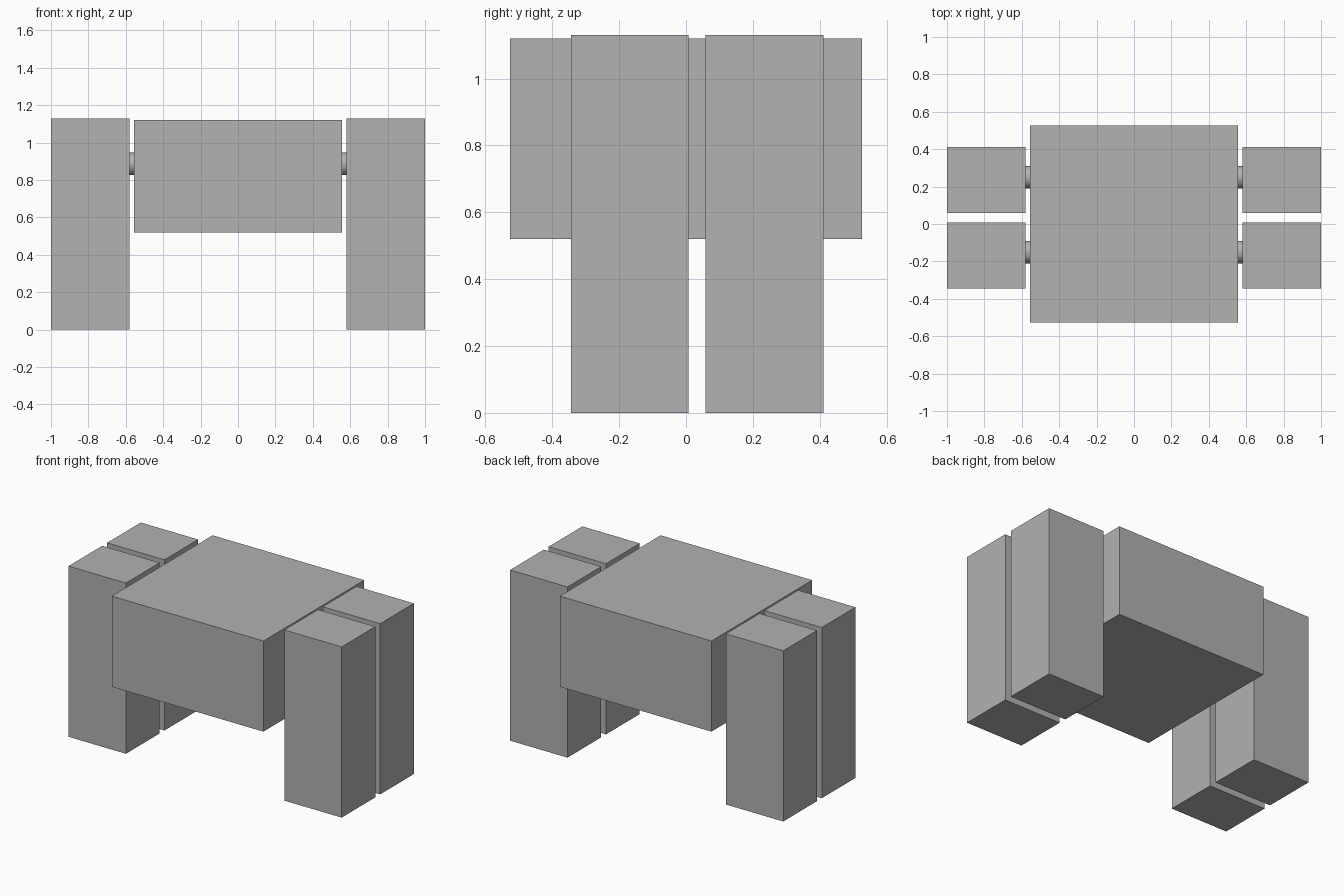
import bpy
import math

default_cube = bpy.data.objects.get("Cube")
if default_cube:
    bpy.data.objects.remove(default_cube, do_unlink=True)

# Single flat grey
grey = bpy.data.materials.new("plain grey")
grey.use_nodes = True
grey.diffuse_color = (0.445, 0.445, 0.445, 1)
grey.node_tree.nodes["Principled BSDF"].inputs["Base Color"].default_value = grey.diffuse_color


def box(name, low, high):
    """Box spanning two opposite corners."""
    bpy.ops.mesh.primitive_cube_add(size=1)
    obj = bpy.context.object
    obj.name = name
    obj.location = [(a + b) / 2 for a, b in zip(low, high)]
    obj.scale = [b - a for a, b in zip(low, high)]
    bpy.ops.object.transform_apply(location=False, rotation=False, scale=True)
    obj.data.materials.append(grey)


def axle(name, x, y, z, radius, length):
    """Round pin lying along x."""
    bpy.ops.mesh.primitive_cylinder_add(vertices=32, radius=radius, depth=length,
                                        location=(x, y, z),
                                        rotation=(0, math.pi / 2, 0))
    obj = bpy.context.object
    obj.name = name
    obj.data.materials.append(grey)
    bpy.ops.object.shade_smooth_by_angle()


# Body block
box("body", (-0.555, -0.527, 0.52), (0.555, 0.527, 1.12))

# Four legs, each joined to the body by a short pin
for side, sign in (("left", 1), ("right", -1)):
    for end, leg_y, pin_y in (("front", -0.168, -0.15), ("back", 0.235, 0.25)):
        inner, outer = sorted((sign * 0.58, sign))
        box(f"{end}_{side}_leg", (inner, leg_y - 0.176, 0), (outer, leg_y + 0.176, 1.13))
        axle(f"{end}_{side}_pin", sign * 0.567, pin_y, 0.886, 0.06, 0.1)
